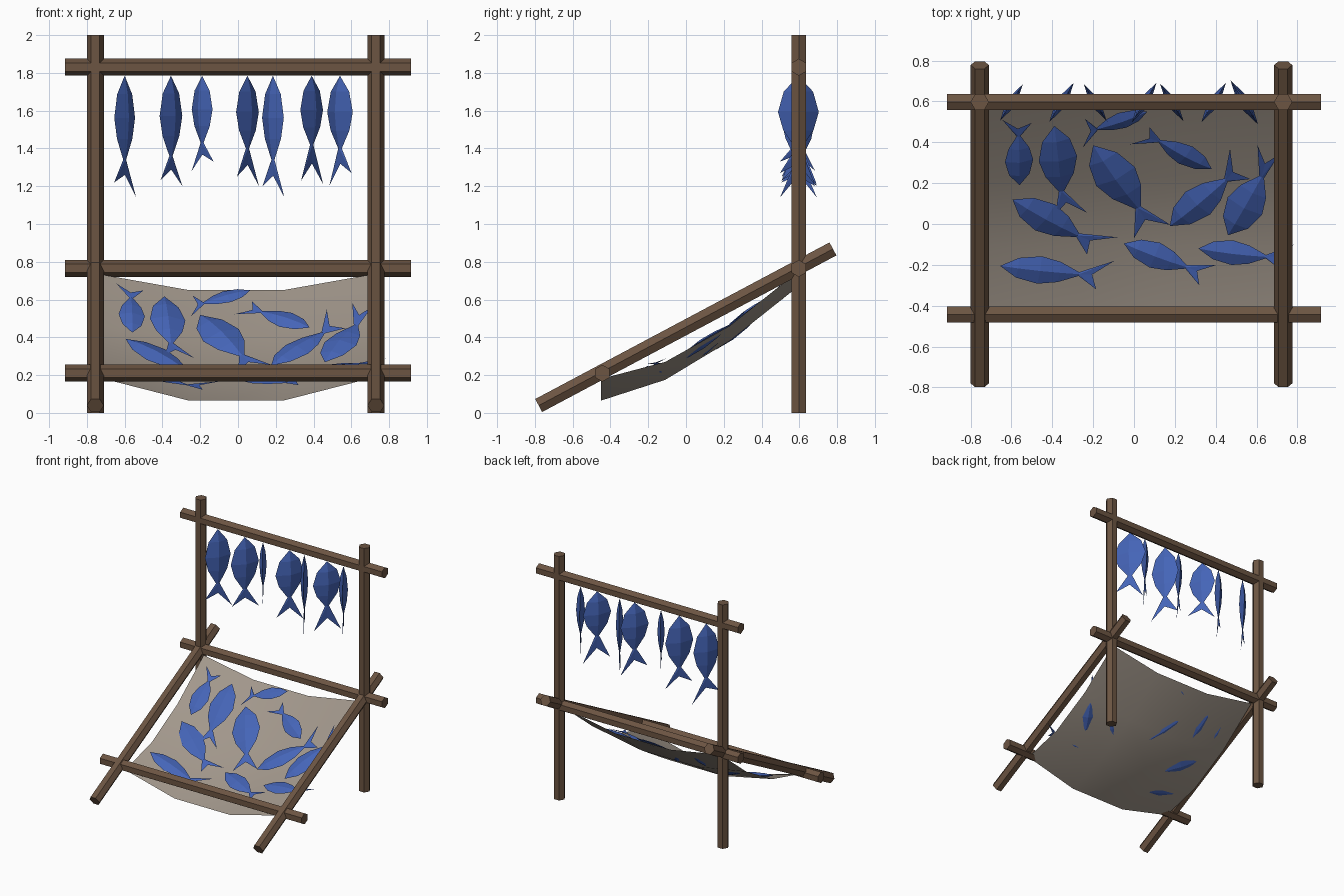
import bpy, math
from mathutils import Vector as V

if "Cube" in bpy.data.objects:
    bpy.data.objects.remove(bpy.data.objects["Cube"])


def material(name, rgb):
    m = bpy.data.materials.new(name)
    m.diffuse_color = (*rgb, 1)
    m.use_nodes = True
    m.node_tree.nodes["Principled BSDF"].inputs["Base Color"].default_value = m.diffuse_color
    return m


WOOD = material("wood", (0.15, 0.09, 0.055))
BLUE = material("fish_blue", (0.06, 0.13, 0.48))
CLOTH = material("cloth_grey", (0.36, 0.31, 0.26))


def add_mesh(name, verts, faces, mat):
    me = bpy.data.meshes.new(name)
    me.from_pydata([tuple(v) for v in verts], [], faces)
    me.materials.append(mat)
    ob = bpy.data.objects.new(name, me)
    bpy.context.collection.objects.link(ob)
    return ob


def beam(name, a, b, corner, r=0.045):
    """Six-sided pole from a to b with a corner pointing along 'corner'."""
    a, b, u = V(a), V(b), V(corner)
    w = (b - a).normalized().cross(u)
    ring = [r * (math.cos(k * math.pi / 3) * u + math.sin(k * math.pi / 3) * w) for k in range(6)]
    verts = [a + p for p in ring] + [b + p for p in ring]
    faces = [(k, (k + 1) % 6, 6 + (k + 1) % 6, 6 + k) for k in range(6)]
    faces += [(5, 4, 3, 2, 1, 0), (6, 7, 8, 9, 10, 11)]
    add_mesh(name, verts, faces, WOOD)


def fish(name, head, joint, tip_a, tip_b, width, normal):
    """Diamond-section body from head to tail joint, then a forked tail."""
    axis = joint - head
    side = normal.cross(axis).normalized()
    up = axis.cross(side).normalized()
    if (tip_a - tip_b).dot(side) < 0:
        tip_a, tip_b = tip_b, tip_a
    verts, faces = [head], []
    for t, s in ((0.22, 0.72), (0.5, 1.0), (0.75, 0.74), (1.0, 0.14)):
        c = head + axis * t
        h, d = side * width * s / 2, up * width * s * 0.13
        verts += [c + h, c + d, c - h, c - d]
    for k in range(4):
        n = (k + 1) % 4
        faces.append((0, 1 + n, 1 + k))
        for r in (1, 5, 9):
            faces.append((r + k, r + n, r + 4 + n, r + 4 + k))
    notch = joint.lerp((tip_a + tip_b) / 2, 0.5)
    verts += [tip_a, notch, tip_b]          # 17, 18, 19
    faces += [(13, 14, 17), (14, 18, 17), (14, 19, 18), (14, 15, 19),
              (16, 13, 17), (16, 17, 18), (16, 18, 19), (15, 16, 19)]
    add_mesh(name, verts, faces, BLUE)


# Frame: posts, sloping rails and cross bars
for label, x in (("left", -0.755), ("right", 0.73)):
    beam(label + "_post", (x, 0.597, 0), (x, 0.597, 2), (1, 0, 0))
    beam(label + "_sloping_rail", (x, -0.78, 0.039), (x, 0.778, 0.868), (1, 0, 0))
for label, y, z in (("top", 0.597, 1.83), ("middle", 0.597, 0.765), ("front", -0.443, 0.21)):
    beam(label + "_cross_bar", (-0.915, y, z), (0.915, y, z), (0, 0, 1))

# Sagging cloth
ROWS = (-0.45, -0.11, 0.23, 0.57)
EDGE = (0.18, 0.27, 0.46, 0.73)
MIDDLE = (0.065, 0.175, 0.38, 0.65)


def cloth_z(x, y):
    i = min(2, max(0, int((y + 0.45) / 0.34)))
    f = (y - ROWS[i]) / 0.34
    edge = EDGE[i] + f * (EDGE[i + 1] - EDGE[i])
    mid = MIDDLE[i] + f * (MIDDLE[i + 1] - MIDDLE[i])
    w = min(1, max(0, (0.70 - abs(x + 0.01)) / 0.45))
    return edge + w * (mid - edge)


grid = [(x, y, cloth_z(x, y)) for y in ROWS for x in (-0.71, -0.26, 0.24, 0.69)]
quads = [(4 * r + c, 4 * r + c + 1, 4 * r + c + 5, 4 * r + c + 4) for r in range(3) for c in range(3)]
cloth = add_mesh("drying_cloth", grid, quads, CLOTH)
for p in cloth.data.polygons:
    p.use_smooth = True

# Hanging fish: x, turn, joint z, left tip z, right tip z, width seen from front
hanging = [(-0.6, 1, 1.34, 1.22, 1.14, 0.11), (-0.355, 1, 1.36, 1.23, 1.20, 0.12),
           (-0.19, -1, 1.43, 1.28, 1.33, 0.11), (0.05, 1, 1.40, 1.25, 1.20, 0.12),
           (0.185, -1, 1.34, 1.20, 1.14, 0.115), (0.39, 1, 1.42, 1.23, 1.21, 0.12),
           (0.54, -1, 1.40, 1.205, 1.27, 0.135)]
for n, (x, s, jz, lz, rz, w) in enumerate(hanging):
    a = math.radians(58)
    flat = V((math.cos(a), s * math.sin(a), 0))
    base = V((x, 0.595, 0))
    fish(f"hanging_fish_{n + 1}", base + V((0, 0, 1.785)), base + V((0, 0, jz)),
         base - flat * 0.105 + V((0, 0, lz)), base + flat * 0.115 + V((0, 0, rz)),
         w / math.cos(a), flat.cross(V((0, 0, 1))))

# Fish on the cloth: head, tail joint, two tail tips (x, y), width
lying = [((-0.56, 0.19), (-0.565, 0.43), (-0.645, 0.51), (-0.50, 0.495), 0.14),
         ((-0.39, 0.48), (-0.355, 0.16), (-0.23, 0.055), (-0.385, 0.045), 0.19),
         ((-0.20, 0.385), (0.02, 0.08), (0.18, -0.005), (0.0, -0.07), 0.22),
         ((0.065, 0.55), (-0.18, 0.465), (-0.24, 0.515), (-0.25, 0.375), 0.10),
         ((0.38, 0.27), (0.125, 0.405), (0.075, 0.475), (-0.02, 0.39), 0.13),
         ((-0.595, 0.12), (-0.275, -0.055), (-0.08, -0.065), (-0.23, -0.15), 0.17),
         ((-0.655, -0.205), (-0.27, -0.245), (-0.095, -0.18), (-0.185, -0.32), 0.14),
         ((0.175, -0.01), (0.45, 0.215), (0.47, 0.37), (0.57, 0.22), 0.17),
         ((0.46, -0.055), (0.625, 0.23), (0.605, 0.385), (0.71, 0.34), 0.19),
         ((-0.05, -0.095), (0.255, -0.21), (0.405, -0.2), (0.32, -0.3), 0.14),
         ((0.315, -0.12), (0.645, -0.16), (0.785, -0.1), (0.70, -0.21), 0.13)]
for n, (h, j, ta, tb, w) in enumerate(lying):
    cx, cy = (h[0] + j[0]) / 2, (h[1] + j[1]) / 2
    d = 0.08
    normal = V(((cloth_z(cx - d, cy) - cloth_z(cx + d, cy)) / (2 * d),
                (cloth_z(cx, cy - d) - cloth_z(cx, cy + d)) / (2 * d), 1)).normalized()
    pts = [V((*p, cloth_z(*p) + 0.015)) for p in (h, j, ta, tb)]
    fish(f"drying_fish_{n + 1}", *pts, w, normal)
